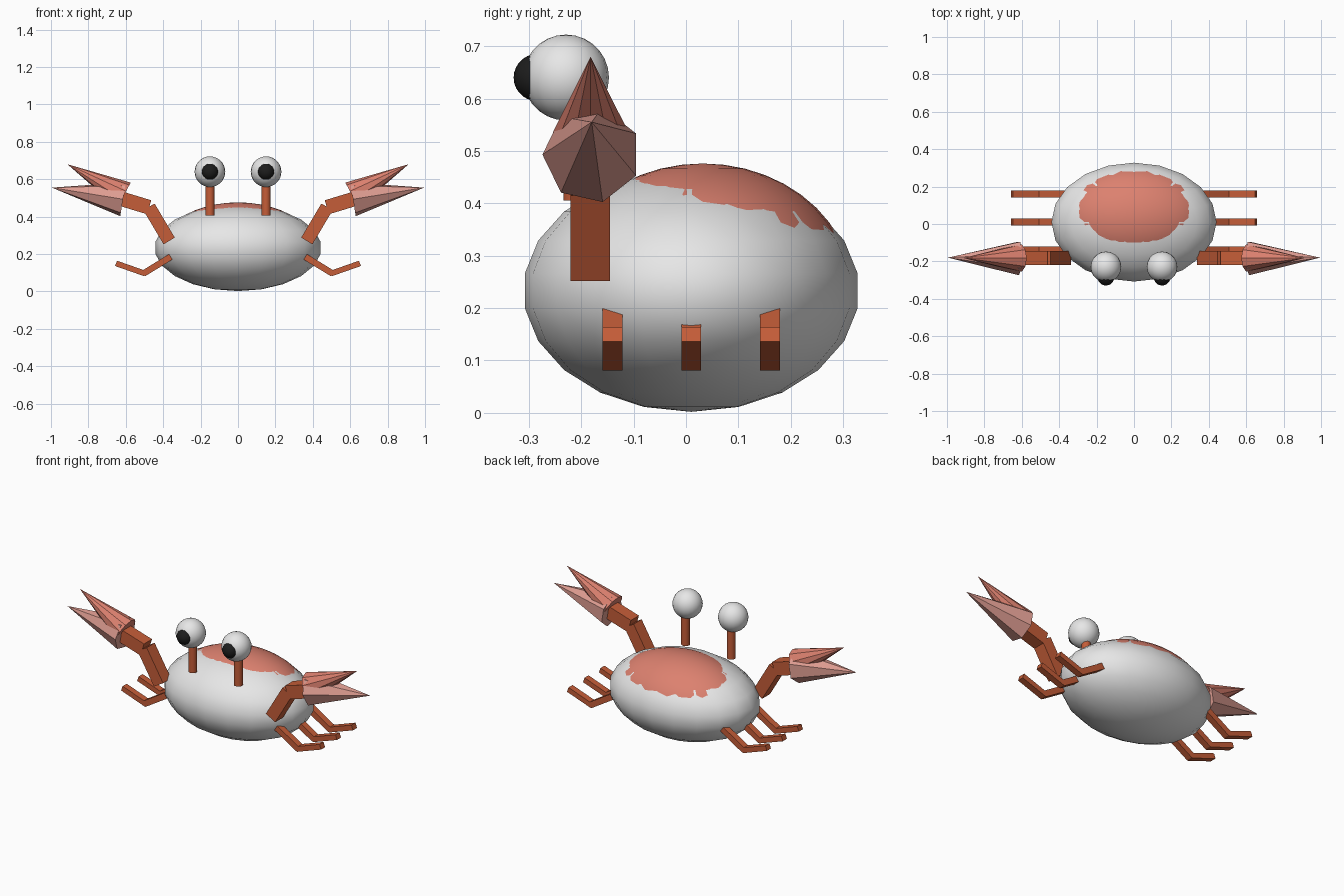
import bpy, bmesh, math
from mathutils import Vector, Matrix

old = bpy.data.objects.get("Cube")
if old:
    bpy.data.objects.remove(old, do_unlink=True)


def material(name, r, g, b):
    m = bpy.data.materials.new(name)
    m.use_nodes = True
    m.diffuse_color = (r, g, b, 1)
    m.node_tree.nodes["Principled BSDF"].inputs["Base Color"].default_value = (r, g, b, 1)
    return m


WHITE = material("white", 0.8, 0.8, 0.8)
SALMON = material("salmon", 0.72, 0.22, 0.16)
PINK = material("pale pink", 0.72, 0.33, 0.28)
RUST = material("rust orange", 0.56, 0.11, 0.04)
BLACK = material("black", 0.012, 0.012, 0.012)


def finish(name, bm, mat, smooth=False):
    bmesh.ops.recalc_face_normals(bm, faces=bm.faces)
    mesh = bpy.data.meshes.new(name)
    bm.to_mesh(mesh)
    bm.free()
    mesh.materials.append(mat)
    obj = bpy.data.objects.new(name, mesh)
    bpy.context.collection.objects.link(obj)
    if smooth:
        bpy.ops.object.select_all(action="DESELECT")
        obj.select_set(True)
        bpy.context.view_layer.objects.active = obj
        bpy.ops.object.shade_smooth_by_angle(angle=math.radians(40))
    return obj


def ellipsoid(name, centre, radii, mat, u=20, v=11, keep_above=None):
    bm = bmesh.new()
    # a pole on z, with a vertex facing the back
    bmesh.ops.create_uvsphere(bm, u_segments=u, v_segments=v, radius=1,
                              matrix=Matrix.Translation(centre) @ Matrix.Diagonal((*radii, 1)))
    if keep_above is not None:
        geom = bm.verts[:] + bm.edges[:] + bm.faces[:]
        bmesh.ops.bisect_plane(bm, geom=geom, plane_co=(0, 0, keep_above),
                               plane_no=(0, 0, -1), clear_outer=True)
    return finish(name, bm, mat, True)


def bar(name, side, start, end, y, width, thick, mat):
    """Square bar between two (x, z) points at depth y."""
    a, b = Vector((start[0], y, start[1])), Vector((end[0], y, end[1]))
    axis = (b - a).normalized()
    across = Vector((0, 1, 0))
    up = axis.cross(across)
    frame = Matrix((axis * (b - a).length, across * width, up * thick)).transposed().to_4x4()
    bm = bmesh.new()
    bmesh.ops.create_cube(bm, size=1, matrix=Matrix.Translation((a + b) / 2) @ frame)
    for v in bm.verts:
        v.co.x *= side
    return finish(name, bm, mat)


def spike(name, side, base, tip, y, radius, sides, mat):
    """Cone from a base (x, z) to a tip (x, z) at depth y."""
    a, b = Vector((base[0], y, base[1])), Vector((tip[0], y, tip[1]))
    across = Vector((0, 1, 0))
    up = across.cross((a - b).normalized())
    bm = bmesh.new()
    point = bm.verts.new(b)
    ring = []
    for i in range(sides):
        t = math.tau * (i + 0.5) / sides
        ring.append(bm.verts.new(a + radius * (math.cos(t) * across + math.sin(t) * up)))
    for i in range(sides):
        bm.faces.new((ring[i], ring[(i + 1) % sides], point))
    bm.faces.new(ring)
    for v in bm.verts:
        v.co.x *= side
    return finish(name, bm, mat)


# Body and the shell patch rising through its back
ellipsoid("body", (0, 0.01, 0.233), (0.446, 0.321, 0.231), WHITE)
ellipsoid("shell", (0, 0.032, 0.231), (0.41, 0.287, 0.245), SALMON, 32, 22, 0.3)

for side, label in ((1, "left"), (-1, "right")):
    # Eye on its stalk
    bm = bmesh.new()
    bmesh.ops.create_cone(bm, cap_ends=True, segments=16, radius1=0.024, radius2=0.024,
                          depth=0.2, matrix=Matrix.Translation((side * 0.15, -0.21, 0.505)))
    finish(label + "_eye_stalk", bm, RUST, True)
    ellipsoid(label + "_eye", (side * 0.15, -0.229, 0.64), (0.082,) * 3, WHITE, 20, 14)
    ellipsoid(label + "_pupil", (side * 0.15, -0.284, 0.64), (0.045,) * 3, BLACK, 20, 14)

    # Walking legs
    for y, place in ((-0.14, "front"), (0.01, "middle"), (0.16, "back")):
        name = f"{label}_{place}_leg"
        bar(name + "_upper", side, (0.36, 0.185), (0.505, 0.096), y, 0.038, 0.034, RUST)
        bar(name + "_lower", side, (0.495, 0.095), (0.652, 0.15), y, 0.038, 0.03, RUST)

    # Claw arm
    bar(label + "_upper_arm", side, (0.368, 0.27), (0.476, 0.452), -0.183, 0.075, 0.07, RUST)
    bar(label + "_forearm", side, (0.475, 0.45), (0.64, 0.5), -0.183, 0.075, 0.078, RUST)

    # Pincer made from two spikes
    spike(label + "_lower_pincer", side, (0.615, 0.493), (0.995, 0.555), -0.18, 0.094, 7, PINK)
    spike(label + "_upper_pincer", side, (0.61, 0.515), (0.912, 0.68), -0.182, 0.076, 10, SALMON)
